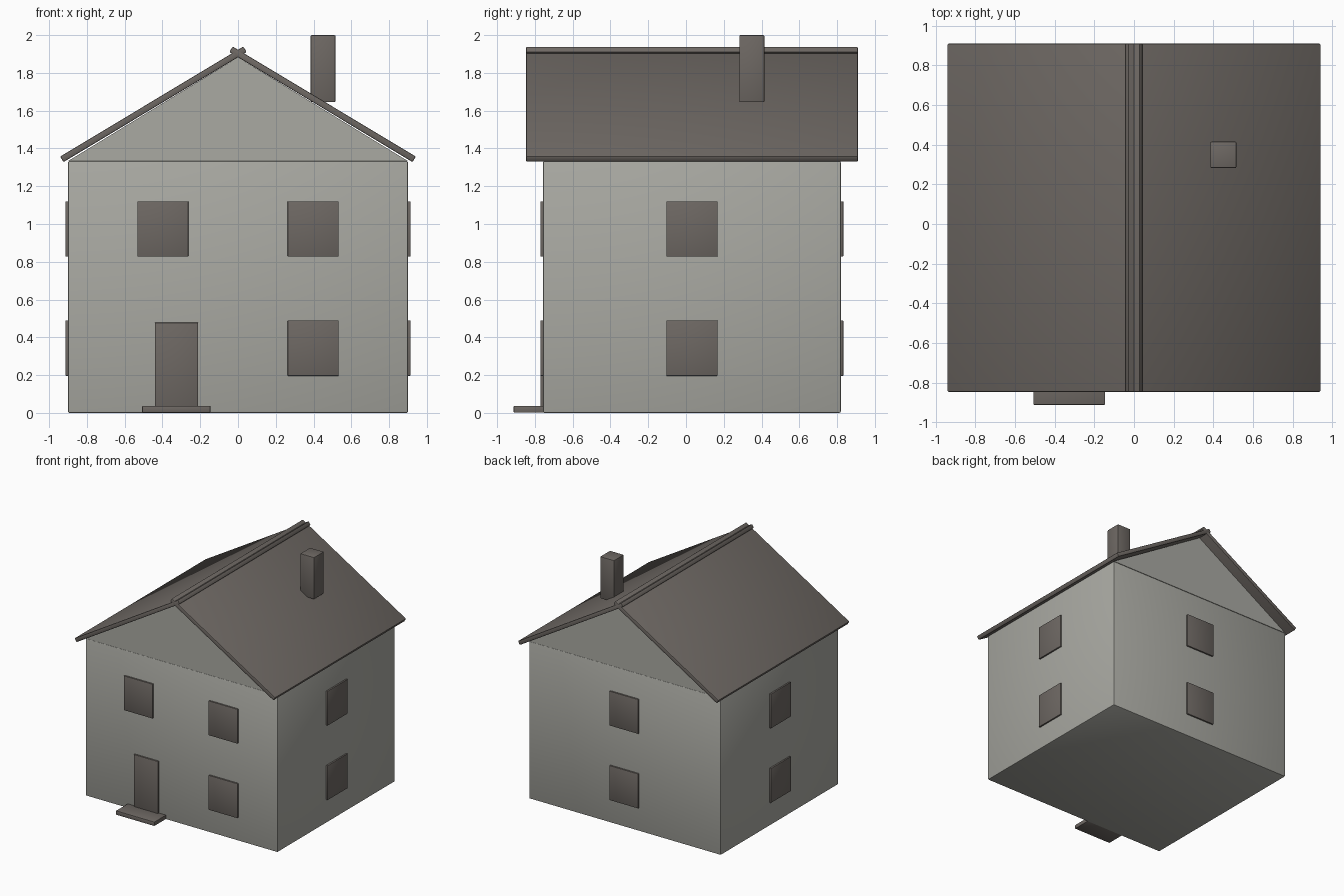
import bpy, bmesh, math
from mathutils import Matrix, Vector

if "Cube" in bpy.data.objects:
    bpy.data.objects.remove(bpy.data.objects["Cube"])


def material(name, rgb):
    m = bpy.data.materials.new(name)
    m.diffuse_color = (*rgb, 1)
    m.use_nodes = True
    m.node_tree.nodes["Principled BSDF"].inputs["Base Color"].default_value = m.diffuse_color
    return m


WALL = material("pale stone grey", (0.40, 0.40, 0.365))
DARK = material("dark warm grey", (0.155, 0.138, 0.125))


def finish(name, bm, mat):
    bmesh.ops.recalc_face_normals(bm, faces=bm.faces[:])
    mesh = bpy.data.meshes.new(name)
    bm.to_mesh(mesh)
    bm.free()
    mesh.materials.append(mat)
    ob = bpy.data.objects.new(name, mesh)
    bpy.context.collection.objects.link(ob)
    bpy.ops.object.select_all(action='DESELECT')
    ob.select_set(True)
    bpy.context.view_layer.objects.active = ob
    bpy.ops.object.shade_smooth_by_angle(angle=math.radians(35))
    return ob


def box(name, lo, hi, mat, bevel=0.004, turn=None):
    """Bevelled box between two corners, optionally transformed afterwards."""
    lo, hi = Vector(lo), Vector(hi)
    bm = bmesh.new()
    bmesh.ops.create_cube(bm, size=1)
    bmesh.ops.scale(bm, vec=hi - lo, verts=bm.verts)
    bmesh.ops.translate(bm, vec=(lo + hi) / 2, verts=bm.verts)
    if bevel:
        bmesh.ops.bevel(bm, geom=bm.edges[:], offset=bevel, segments=2,
                        profile=0.5, affect='EDGES')
    if turn:
        bm.transform(turn)
    return finish(name, bm, mat)


Y0, Y1 = -0.757, 0.82        # front and back wall
YC = (Y0 + Y1) / 2
EAVE, APEX = 1.333, 1.883

# House body
box("house_body", (-0.9, Y0, 0), (0.9, Y1, EAVE), WALL, 0.008)

# Gable prism under the roof
bm = bmesh.new()
tri = [bm.verts.new((x, Y0, z)) for x, z in ((-0.9, EAVE), (0.9, EAVE), (0, APEX))]
face = bm.faces.new(tri)
ext = bmesh.ops.extrude_face_region(bm, geom=[face])
bmesh.ops.translate(bm, vec=(0, Y1 - Y0, 0),
                    verts=[v for v in ext["geom"] if isinstance(v, bmesh.types.BMVert)])
if not face.is_valid or len(bm.faces) < 5:
    bm.faces.new(tri)
finish("gable", bm, WALL)

# Two roof slabs that cross at the ridge
angle = math.radians(31)
cosa = math.cos(angle)
for name, side in (("roof_right", 1), ("roof_left", -1)):
    turn = Matrix.Translation((0, 0, APEX)) @ Matrix.Rotation(side * angle, 4, 'Y')
    a, b = sorted((side * 0.924 / cosa, -side * 0.046 / cosa))
    box(name, (a, Y0 - 0.09, 0), (b, Y1 + 0.09, 0.034), DARK, 0.006, turn)

# Chimney
box("chimney", (0.385, 0.282, 1.645), (0.516, 0.415, 2.0), DARK, 0.006)

# Door and doorstep
box("door", (-0.44, Y0 - 0.013, 0.02), (-0.212, Y0 + 0.01, 0.478), DARK, 0.003)
box("doorstep", (-0.507, -0.912, 0.002), (-0.146, Y0 + 0.01, 0.037), DARK)

# Windows: front pair above, one beside the door, one column on other walls
W, P, IN = 0.135, 0.013, 0.01
for level, z0, z1 in (("lower", 0.196, 0.489), ("upper", 0.828, 1.12)):
    for label, x in (("left", -0.398), ("right", 0.398)):
        if level == "lower" and label == "left":
            continue
        box(f"front_window_{level}_{label}", (x - W, Y0 - P, z0),
            (x + W, Y0 + IN, z1), DARK, 0.003)
    box(f"back_window_{level}", (-W, Y1 - IN, z0), (W, Y1 + P, z1), DARK, 0.003)
    for label, s in (("left", -1), ("right", 1)):
        a, b = sorted((s * (0.9 - IN), s * (0.9 + P)))
        box(f"{label}_window_{level}", (a, YC - W, z0), (b, YC + W, z1), DARK, 0.003)
